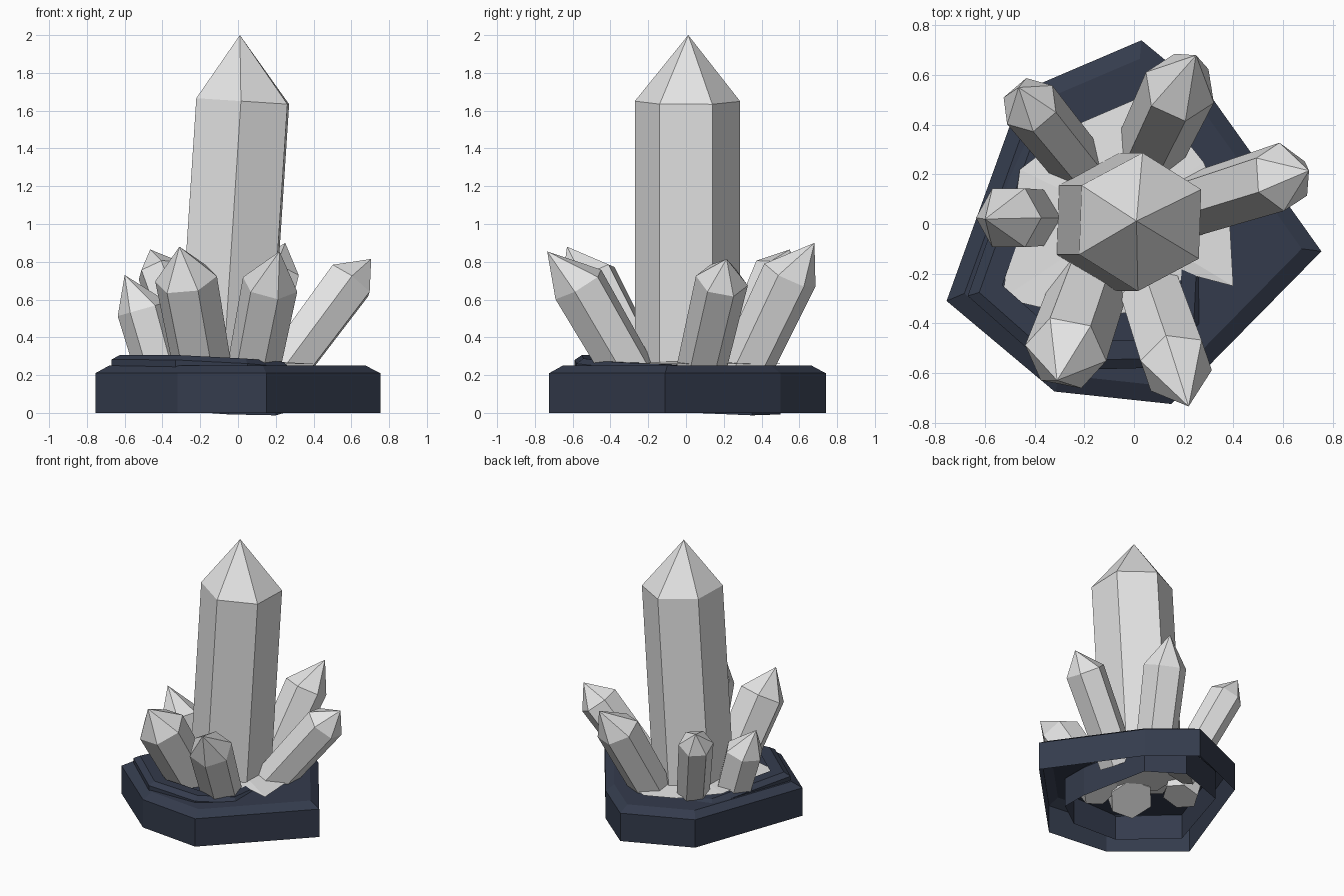
import bpy
import bmesh
import math
from mathutils import Vector

old = bpy.data.objects.get("Cube")
if old:
    bpy.data.objects.remove(old, do_unlink=True)


def material(name, color):
    mat = bpy.data.materials.new(name)
    mat.use_nodes = True
    mat.diffuse_color = (*color, 1)
    mat.node_tree.nodes["Principled BSDF"].inputs["Base Color"].default_value = (*color, 1)
    return mat


crystal_mat = material("pale grey crystal", (0.78, 0.78, 0.78))
stone_mat = material("dark blue stone", (0.034, 0.044, 0.073))


def finish(name, bm, mat):
    bmesh.ops.recalc_face_normals(bm, faces=bm.faces)
    mesh = bpy.data.meshes.new(name)
    bm.to_mesh(mesh)
    bm.free()
    mesh.materials.append(mat)
    obj = bpy.data.objects.new(name, mesh)
    bpy.context.collection.objects.link(obj)
    return obj


def bridge(bm, low, high):
    n = len(low)
    for i in range(n):
        j = (i + 1) % n
        bm.faces.new((low[i], low[j], high[j], high[i]))


def stone_ring(name, outline, profile, slope=(0, 0)):
    """Open shell: the outline scaled about its middle at each (scale, height)."""
    bm = bmesh.new()
    mid = sum((Vector(p) for p in outline), Vector((0, 0))) / len(outline)
    rings = []
    for scale, z in profile:
        pts = [mid + (Vector(p) - mid) * scale for p in outline]
        rings.append([bm.verts.new((p.x, p.y, z - slope[0] * (p.x + 0.62)
                                    - slope[1] * (p.y + 0.29)))
                      for p in pts])
    for low, high in zip(rings, rings[1:]):
        bridge(bm, low, high)
    return finish(name, bm, stone_mat)


def crystal(name, foot, shoulder, tip, corner, radius, taper=0.93):
    """Six-sided prism from foot to shoulder, with a pointed tip."""
    bm = bmesh.new()
    foot, shoulder, tip, corner = map(Vector, (foot, shoulder, tip, corner))
    axis = (shoulder - foot).normalized()
    u = corner - shoulder
    u = (u - axis * u.dot(axis)).normalized()
    v = axis.cross(u)
    foot = foot - axis * 0.1

    def ring(center, r):
        return [bm.verts.new(center + r * (u * math.cos(a) + v * math.sin(a)))
                for a in (math.tau * i / 6 for i in range(6))]

    low, high = ring(foot, radius * taper), ring(shoulder, radius)
    bridge(bm, low, high)
    bm.faces.new(low)
    point = bm.verts.new(tip)
    for i in range(6):
        bm.faces.new((high[i], high[(i + 1) % 6], point))
    return finish(name, bm, crystal_mat)


# Stone base: hollow, with a chamfered rim
base_outline = [(-0.755, -0.31), (-0.32, -0.675), (0.15, -0.725), (0.755, -0.11),
                (0.32, 0.50), (0.03, 0.74), (-0.45, 0.535)]
stone_ring("stone_base", base_outline,
           [(1, 0), (1, 0.21), (0.9, 0.25), (0.48, 0.25)])

# Slightly sloping inner step
step_outline = [(-0.67, -0.29), (-0.33, -0.59), (0.05, -0.58), (0.27, -0.41),
                (0.28, -0.2), (0.2, 0.35), (-0.05, 0.5), (-0.45, 0.33)]
stone_ring("stone_step", step_outline,
           [(1, 0.06), (1, 0.28), (0.92, 0.308), (0.76, 0.308)], (0.05, 0.05))

# Pale crystal bed between the shards
bed_outline = [(-0.53, -0.30), (-0.36, -0.34), (-0.05, -0.36), (0.1, -0.34),
               (0.21, -0.2), (0.4, -0.25), (0.385, 0.02), (0.28, 0.25), (0.12, 0.45),
               (0, 0.50), (-0.21, 0.41), (-0.46, 0.22)]
bm = bmesh.new()
center = bm.verts.new((-0.05, 0.02, 0.285))
edge = [bm.verts.new((x, y, 0.26 if x > -0.3 else 0.29)) for x, y in bed_outline]
for i, vert in enumerate(edge):
    bm.faces.new((center, vert, edge[(i + 1) % len(edge)]))
finish("crystal_bed", bm, crystal_mat)

# Tall central crystal
crystal("main_crystal", (-0.062, 0.008, 0.32), (0.025, 0.008, 1.65), (0.01, 0.012, 2.0),
        (0.035, 0.3, 1.65), 0.279, 1.0)

# Surrounding shards: foot, shoulder, tip, one shoulder corner, radius
shards = {
    "left_shard": ((0.26, 0.085, 0.25), (0.595, 0.19, 0.70), (0.705, 0.215, 0.815),
                   (0.50, 0.28, 0.79), 0.14),
    "back_left_shard": ((0.075, 0.32, 0.25), (0.185, 0.55, 0.73), (0.25, 0.68, 0.90),
                        (0.05, 0.61, 0.73), 0.15),
    "back_right_shard": ((-0.245, 0.265, 0.25), (-0.42, 0.48, 0.755), (-0.465, 0.55, 0.865),
                         (-0.53, 0.51, 0.70), 0.12),
    "right_shard": ((-0.42, 0.025, 0.25), (-0.505, 0.025, 0.55), (-0.60, 0.02, 0.73),
                    (-0.38, 0.025, 0.55), 0.137),
    "front_right_shard": ((-0.19, -0.28, 0.25), (-0.275, -0.52, 0.71), (-0.31, -0.63, 0.88),
                          (-0.44, -0.49, 0.70), 0.167),
    "front_left_shard": ((0.085, -0.32, 0.25), (0.17, -0.57, 0.68), (0.22, -0.735, 0.855),
                         (0.03, -0.68, 0.59), 0.15),
}
for name, parts in shards.items():
    crystal(name, *parts)
